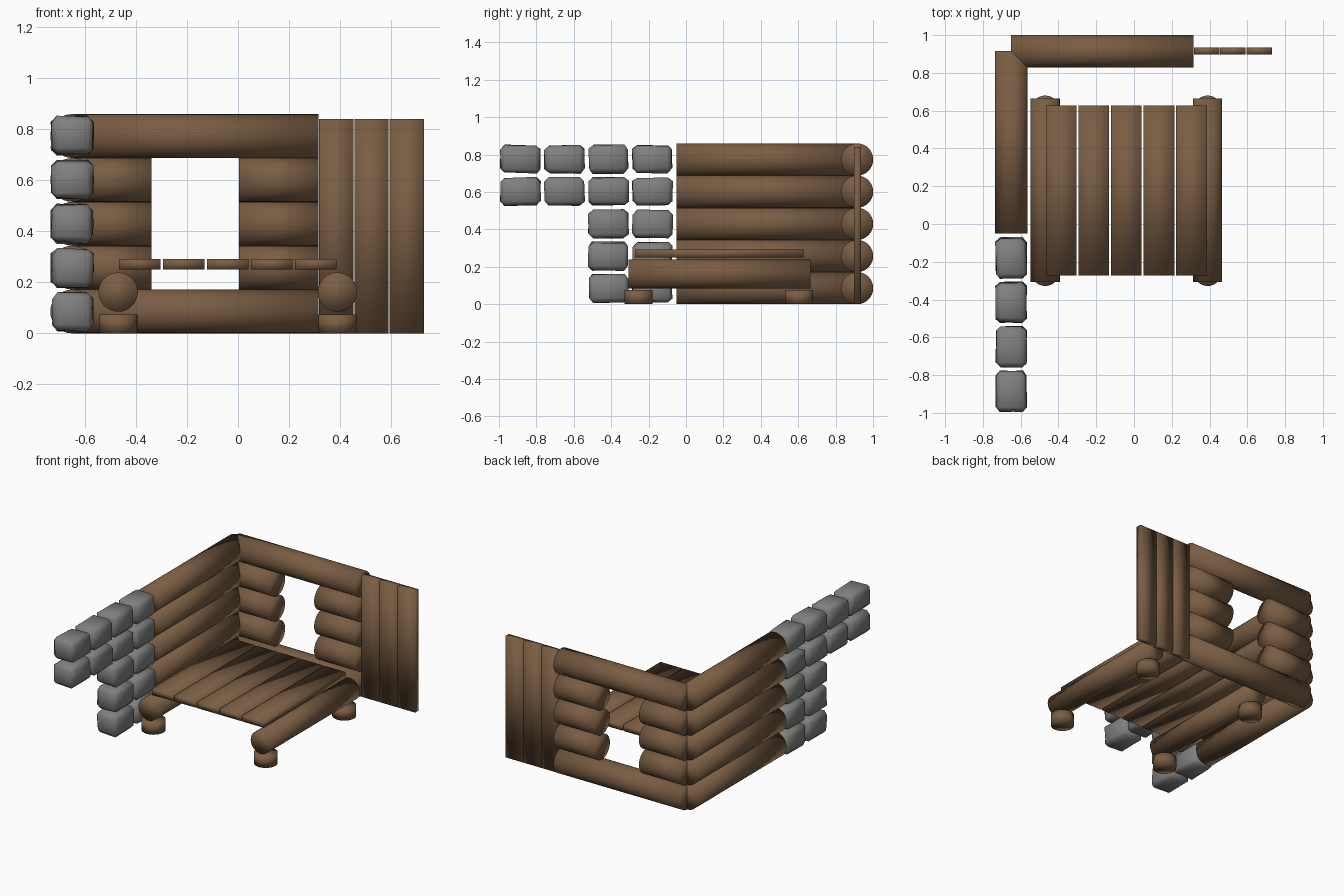
import bpy, bmesh, random
from math import pi
from mathutils import Matrix, Vector

if "Cube" in bpy.data.objects:
    bpy.data.objects.remove(bpy.data.objects["Cube"])

random.seed(4)


def material(name, rgb):
    m = bpy.data.materials.new(name)
    m.diffuse_color = (*rgb, 1)
    m.use_nodes = True
    m.node_tree.nodes["Principled BSDF"].inputs["Base Color"].default_value = m.diffuse_color
    return m


WOOD = material("brown wood", (0.195, 0.11, 0.057))
STONE = material("grey stone", (0.215, 0.215, 0.212))


def finish(name, bm, mat):
    bmesh.ops.recalc_face_normals(bm, faces=bm.faces)
    for f in bm.faces:
        f.smooth = True
    me = bpy.data.meshes.new(name)
    bm.to_mesh(me)
    bm.free()
    me.materials.append(mat)
    ob = bpy.data.objects.new(name, me)
    bpy.context.collection.objects.link(ob)
    return ob


def log(name, start, end, r):
    """Round log running from start to end."""
    a, b = Vector(start), Vector(end)
    bm = bmesh.new()
    turn = (b - a).to_track_quat('Z', 'Y').to_matrix().to_4x4()
    bmesh.ops.create_cone(bm, cap_ends=True, segments=32, radius1=r, radius2=r,
                          depth=(b - a).length,
                          matrix=Matrix.Translation((a + b) / 2) @ turn)
    return finish(name, bm, WOOD)


def box(bm, size):
    bmesh.ops.create_cube(bm, size=1)
    bmesh.ops.scale(bm, vec=size, verts=bm.verts)


def plank(name, lo, hi):
    """Flat board between two corners."""
    lo, hi = Vector(lo), Vector(hi)
    bm = bmesh.new()
    box(bm, hi - lo)
    bmesh.ops.translate(bm, vec=(lo + hi) / 2, verts=bm.verts)
    return finish(name, bm, WOOD)


def stone(name, centre):
    """Chamfered block with slightly uneven corners."""
    bm = bmesh.new()
    box(bm, (0.160, 0.212, 0.148))
    bmesh.ops.bevel(bm, geom=bm.edges[:], offset=0.022, segments=1,
                    affect='EDGES', profile=0.5)
    for v in bm.verts:
        v.co += Vector([random.uniform(-0.005, 0.005) for _ in range(3)])
    bmesh.ops.translate(bm, vec=centre, verts=bm.verts)
    return finish(name, bm, STONE)


R = 0.086
WALL_X, WALL_Y = -0.65, 0.915

# Log walls, with a window gap through the three middle back rows
for i in range(5):
    z = R + i * 2 * R
    log(f"side_wall_log_{i}", (WALL_X, -0.05, z), (WALL_X, WALL_Y, z), R)
    spans = [(WALL_X, 0.315)] if i in (0, 4) else [(WALL_X, -0.34), (0.003, 0.315)]
    for j, (x0, x1) in enumerate(spans):
        log(f"back_wall_log_{i}_{j}", (x0, WALL_Y, z), (x1, WALL_Y, z), R)

# Stone wall: full height near the logs, two top rows further out
for col in range(4):
    for row in range(5):
        if col < 2 or row > 2:
            stone(f"wall_stone_{col}_{row}",
                  (WALL_X, -0.18 - col * 0.235, R - 0.002 + row * 0.173))

# Upright boards beside the back wall
for i in range(3):
    x = 0.317 + i * 0.139
    plank(f"upright_board_{i}", (x, 0.897, 0), (x + 0.135, 0.935, 0.84))

# Low platform: two bearer logs on round feet, five deck boards
for side, x in (("left", -0.47), ("right", 0.39)):
    log(f"{side}_bearer", (x, -0.308, 0.162), (x, 0.665, 0.162), 0.077)
    for end, y in (("front", -0.253), ("back", 0.605)):
        log(f"{side}_{end}_foot", (x, y, 0), (x, y, 0.075), 0.075)
for i in range(5):
    x = -0.467 + i * 0.1725
    plank(f"deck_board_{i}", (x, -0.272, 0.25), (x + 0.163, 0.628, 0.292))
